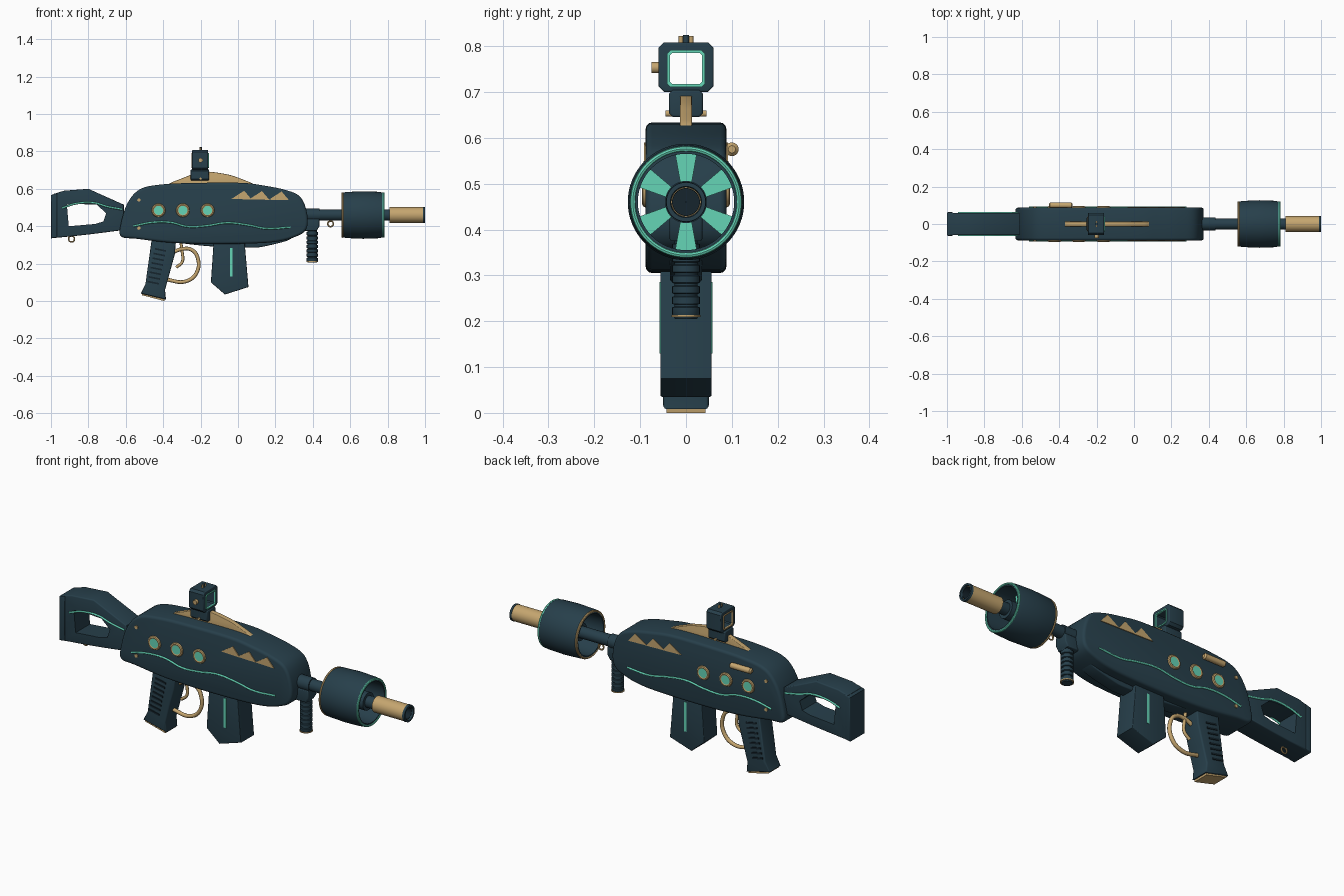
import bpy, bmesh, math
from mathutils import Vector, Matrix

if "Cube" in bpy.data.objects:
    bpy.data.objects.remove(bpy.data.objects["Cube"])


def material(name, rgb):
    m = bpy.data.materials.new(name)
    m.diffuse_color = (*rgb, 1)
    m.use_nodes = True
    m.node_tree.nodes["Principled BSDF"].inputs["Base Color"].default_value = m.diffuse_color
    return m


TEAL = material("dark teal", (0.020, 0.050, 0.070))
BRONZE = material("pale bronze", (0.56, 0.38, 0.16))
MINT = material("mint", (0.13, 0.66, 0.47))
BLACK = material("deep teal black", (0.008, 0.018, 0.026))


def finish(name, bm, mat):
    bmesh.ops.recalc_face_normals(bm, faces=bm.faces)
    me = bpy.data.meshes.new(name)
    bm.to_mesh(me)
    bm.free()
    me.materials.append(mat)
    ob = bpy.data.objects.new(name, me)
    bpy.context.collection.objects.link(ob)
    bpy.ops.object.select_all(action='DESELECT')
    ob.select_set(True)
    bpy.context.view_layer.objects.active = ob
    bpy.ops.object.shade_smooth_by_angle(angle=math.radians(32))
    return ob


def prism(name, pts, lo, hi, mat, axis='y', hole=None, bevel=0.0):
    """Extrude an outline (with an optional hole of equal point count) from lo to hi."""
    bm = bmesh.new()
    n = len(pts)

    def loop(outline, d):
        return [bm.verts.new((a, d, b) if axis == 'y' else (d, a, b)) for a, b in outline]

    outer = [loop(pts, lo), loop(pts, hi)]
    rings = [outer]
    if hole:
        inner = [loop(hole, lo), loop(hole, hi)]
        rings.append(inner)
    for r in rings:
        for i in range(n):
            j = (i + 1) % n
            bm.faces.new((r[0][i], r[0][j], r[1][j], r[1][i]))
    for k in (0, 1):
        if hole:
            for i in range(n):
                j = (i + 1) % n
                bm.faces.new((outer[k][i], outer[k][j], inner[k][j], inner[k][i]))
        else:
            bm.faces.new(outer[k])
    if bevel:
        edges = [bm.edges.get((l[i], l[(i + 1) % n])) for l in outer for i in range(n)]
        bmesh.ops.recalc_face_normals(bm, faces=bm.faces)
        bmesh.ops.bevel(bm, geom=edges, offset=bevel, segments=3, profile=0.5, affect='EDGES')
    return finish(name, bm, mat)


def lathe(name, profile, origin, mat, axis='x', segs=48, closed=False):
    """Turn (distance along axis, radius) points about an axis."""
    bm = bmesh.new()
    rot = {'x': Matrix.Identity(3), 'y': Matrix.Rotation(math.pi / 2, 3, 'Z'),
           'z': Matrix.Rotation(-math.pi / 2, 3, 'Y')}[axis]
    rows = []
    for s in range(segs):
        t = 2 * math.pi * s / segs
        rows.append([bm.verts.new(rot @ Vector((d, r * math.cos(t), r * math.sin(t))) + Vector(origin))
                     for d, r in profile])
    m = len(profile)
    for s in range(segs):
        a, b = rows[s], rows[(s + 1) % segs]
        for i in range(m if closed else m - 1):
            j = (i + 1) % m
            bm.faces.new((a[i], a[j], b[j], b[i]))
    if not closed:
        for i in (0, m - 1):
            bm.faces.new([r[i] for r in rows])
    return finish(name, bm, mat)


def cyl(name, lo, hi, r, origin, mat, axis='x', segs=32):
    return lathe(name, [(lo, r), (hi, r)], origin, mat, axis, segs)


def ring(name, radius, tube, origin, mat, axis='x', segs=48):
    pts = [(tube * math.cos(k * math.pi / 4), radius + tube * math.sin(k * math.pi / 4)) for k in range(8)]
    return lathe(name, pts, origin, mat, axis, segs, closed=True)


def pipe(name, pts, r, y, mat):
    """Round rod along a smooth path of (x, z) points."""
    cu = bpy.data.curves.new(name, 'CURVE')
    cu.dimensions = '3D'
    cu.bevel_depth, cu.bevel_resolution, cu.resolution_u = r, 2, 8
    cu.use_fill_caps = True
    sp = cu.splines.new('BEZIER')
    sp.bezier_points.add(len(pts) - 1)
    for p, (x, z) in zip(sp.bezier_points, pts):
        p.co = (x, y, z)
        p.handle_left_type = p.handle_right_type = 'AUTO'
    cu.materials.append(mat)
    ob = bpy.data.objects.new(name, cu)
    bpy.context.collection.objects.link(ob)


def smooth(pts, n=5):
    """Closed Catmull-Rom curve through the points."""
    out, m = [], len(pts)
    for i in range(m):
        a, b, c, d = (Vector(pts[(i + k) % m]) for k in (-1, 0, 1, 2))
        for s in range(n):
            t = s / n
            p = b + 0.5 * t * (c - a + t * (2 * a - 5 * b + 4 * c - d + t * (3 * (b - c) + d - a)))
            out.append((p.x, p.y))
    return out


def rounded(w, z0, z1, c):
    """Rectangle with cut corners, eight points."""
    return [(-w + c, z0), (w - c, z0), (w, z0 + c), (w, z1 - c),
            (w - c, z1), (-w + c, z1), (-w, z1 - c), (-w, z0 + c)]


# Main body with top fin and lower keel
body = smooth([(-0.625, 0.345), (-0.627, 0.41), (-0.59, 0.525), (-0.52, 0.60), (-0.39, 0.625), (-0.2, 0.632),
               (0.02, 0.632), (0.14, 0.617), (0.25, 0.595), (0.33, 0.56), (0.367, 0.48), (0.367, 0.39),
               (0.31, 0.345), (0.17, 0.313), (-0.13, 0.305), (-0.36, 0.312), (-0.54, 0.333)])
prism("body", body, -0.088, 0.088, TEAL, bevel=0.014)
prism("top_fin", smooth([(-0.36, 0.61), (-0.29, 0.66), (-0.19, 0.69), (-0.1, 0.685), (0, 0.66), (0.07, 0.61)]),
      -0.013, 0.013, BRONZE, bevel=0.003)
prism("lower_keel", smooth([(-0.36, 0.33), (-0.2, 0.297), (0.03, 0.287), (0.14, 0.292), (0.26, 0.34)]),
      -0.035, 0.035, TEAL, bevel=0.006)

# Side decoration on both flanks
wave = [(-0.56, 0.40), (-0.46, 0.42), (-0.36, 0.42), (-0.27, 0.398), (-0.17, 0.402), (-0.06, 0.418),
        (0.06, 0.405), (0.15, 0.388), (0.28, 0.395)]
for s, side in ((-1, "right"), (1, "left")):
    y = s * 0.088
    pipe(f"body_wave_{side}", wave, 0.005, y, MINT)
    for i, x in enumerate((-0.425, -0.295, -0.163)):
        cyl(f"port_light_{side}_{i}", -0.006, 0.006, 0.024, (x, y, 0.485), MINT, 'y')
        ring(f"port_rim_{side}_{i}", 0.029, 0.008, (x, y, 0.485), BRONZE, 'y', 32)
    for i, x in enumerate((-0.035, 0.06, 0.165)):
        z = 0.546 - 0.002 * i
        prism(f"tooth_mark_{side}_{i}", [(x, z), (x + 0.108, z - 0.003), (x + 0.068, z + 0.044)],
              y - 0.004, y + 0.004, BRONZE)
    for i, z in enumerate((0.54, 0.39)):
        cyl(f"rivet_{side}_{i}", -0.005, 0.005, 0.009, (-0.53, y, z), BRONZE, 'y', 12)
    pipe(f"stock_line_{side}", [(-0.94, 0.497), (-0.87, 0.52), (-0.77, 0.525), (-0.70, 0.505), (-0.62, 0.49)],
         0.005, s * 0.06, MINT)
    prism(f"magazine_stripe_{side}", [(-0.043, 0.13), (-0.029, 0.13), (-0.029, 0.285), (-0.043, 0.285)],
          s * 0.055 - 0.003, s * 0.055 + 0.003, MINT)
    for i in range(8):
        x, z = -0.415 - 0.0055 * i, 0.275 - 0.025 * i
        prism(f"grip_rib_{side}_{i}", [(x - 0.03, z), (x + 0.03, z - 0.012), (x + 0.03, z - 0.003), (x - 0.03, z + 0.009)],
              s * 0.05 - 0.004, s * 0.05 + 0.004, BLACK)

# Charging handle on the left flank
lathe("charging_handle", [(-0.455, 0.008), (-0.448, 0.015), (-0.335, 0.015), (-0.328, 0.008)],
      (0, 0.1, 0.575), BRONZE, segs=16)

# Shoulder stock with opening
prism("stock", [(-0.985, 0.573), (-0.93, 0.59), (-0.80, 0.60), (-0.61, 0.515),
                (-0.61, 0.38), (-0.765, 0.36), (-0.88, 0.347), (-0.985, 0.337)], -0.06, 0.06, TEAL,
      hole=[(-0.915, 0.515), (-0.88, 0.52), (-0.755, 0.515), (-0.705, 0.47),
            (-0.72, 0.425), (-0.765, 0.412), (-0.87, 0.403), (-0.905, 0.40)], bevel=0.006)
prism("butt_plate", [(-1, 0.567), (-0.967, 0.577), (-0.967, 0.34), (-1, 0.335)], -0.063, 0.063, TEAL, bevel=0.006)
ring("stock_sling_ring", 0.016, 0.004, (-0.89, 0, 0.332), BRONZE, 'y', 24)

# Pistol grip, trigger and guard
prism("pistol_grip", [(-0.46, 0.34), (-0.33, 0.34), (-0.338, 0.25), (-0.365, 0.15), (-0.39, 0.06),
                      (-0.385, 0.008), (-0.52, 0.04), (-0.495, 0.09)], -0.05, 0.05, TEAL, bevel=0.008)
prism("grip_base", [(-0.512, 0.043), (-0.392, 0.014), (-0.394, 0.0), (-0.512, 0.031)], -0.042, 0.042, BRONZE)
pipe("trigger_guard", [(-0.35, 0.26), (-0.30, 0.278), (-0.25, 0.275), (-0.217, 0.235), (-0.222, 0.15),
                       (-0.28, 0.105), (-0.385, 0.115)], 0.010, 0, BRONZE)
pipe("trigger", [(-0.305, 0.31), (-0.298, 0.26), (-0.298, 0.21), (-0.33, 0.18)], 0.008, 0, BRONZE)

# Magazine
prism("magazine", [(-0.13, 0.32), (0.035, 0.32), (0.056, 0.075), (-0.07, 0.035), (-0.145, 0.10)],
      -0.056, 0.056, TEAL, bevel=0.004)

# Barrel, drum and muzzle
C = (0, 0, 0.46)
cyl("barrel", 0.33, 0.83, 0.03, C, TEAL)
cyl("barrel_collar", 0.35, 0.435, 0.036, C, TEAL)
lathe("drum_shell", [(0.555, 0.116), (0.575, 0.123), (0.67, 0.127), (0.755, 0.124), (0.78, 0.118),
                     (0.78, 0.105), (0.555, 0.105)], C, TEAL, closed=True, segs=64)
ring("drum_rear_ring", 0.116, 0.006, (0.559, 0, 0.46), BRONZE, segs=64)
ring("drum_front_ring", 0.116, 0.006, (0.778, 0, 0.46), MINT, segs=64)
cyl("drum_hub", 0.61, 0.76, 0.046, C, TEAL)
for i in range(6):
    t = math.pi / 2 + i * math.pi / 3
    u, v = Vector((math.cos(t), math.sin(t))), Vector((-math.sin(t), math.cos(t)))
    blade = [u * r + v * w for r, w in ((0.04, -0.012), (0.107, -0.024), (0.107, 0.024), (0.04, 0.012))]
    prism(f"drum_blade_{i}", [(p.x, p.y + 0.46) for p in blade], 0.655, 0.685, MINT, 'x')
lathe("muzzle", [(0.81, 0.025), (0.81, 0.042), (0.99, 0.042), (0.99, 0.031), (0.83, 0.031), (0.83, 0.025)],
      C, BRONZE, closed=True)
lathe("muzzle_lip", [(0.988, 0.044), (1.0, 0.043), (1.0, 0.034), (0.988, 0.032)], C, TEAL, closed=True)
lathe("bore_lining", [(0.832, 0.001), (0.832, 0.0305), (0.992, 0.0305), (0.992, 0.029), (0.84, 0.029), (0.84, 0.001)],
      C, BLACK, closed=True)

# Vertical foregrip
prism("foregrip_mount", [(0.345, 0.375), (0.42, 0.375), (0.435, 0.40), (0.435, 0.44), (0.345, 0.44)],
      -0.036, 0.036, TEAL, bevel=0.006)
ribs = [(0.205, 0.024)]
for i in range(7):
    z = 0.215 + i * 0.023
    ribs += [(z, 0.030), (z + 0.015, 0.030), (z + 0.017, 0.025), (z + 0.021, 0.025)]
lathe("foregrip", ribs + [(0.39, 0.026)], (0.397, 0, 0), TEAL, 'z', 32)
cyl("foregrip_ring", 0.209, 0.214, 0.032, (0.397, 0, 0), BRONZE, 'z')
ring("barrel_sling_ring", 0.015, 0.004, (0.495, 0, 0.413), BRONZE, 'y', 24)

# Sight
prism("sight_frame", rounded(0.06, 0.70, 0.808, 0.012), -0.245, -0.16, TEAL, 'x',
      rounded(0.036, 0.716, 0.786, 0.005), 0.004)
for name, x, mat in (("sight_front_trim", -0.16, MINT), ("sight_rear_trim", -0.245, BRONZE)):
    prism(name, rounded(0.041, 0.711, 0.791, 0.007), x - 0.004, x + 0.004, mat, 'x',
          rounded(0.035, 0.717, 0.785, 0.005))
prism("sight_base", rounded(0.037, 0.645, 0.704, 0.008), -0.253, -0.155, TEAL, 'x', bevel=0.005)
cyl("sight_cross_bolt", -0.045, 0.045, 0.007, (-0.2, 0, 0.653), BRONZE, 'y', 16)
cyl("sight_knob", -0.075, -0.055, 0.012, (-0.2, 0, 0.753), BRONZE, 'y', 20)
cyl("sight_top_post", 0.80, 0.824, 0.007, (-0.2, 0, 0), TEAL, 'z', 16)
for s in (-1, 1):
    cyl(f"sight_top_pin_{s}", 0.80, 0.822, 0.005, (-0.2, s * 0.011, 0), BRONZE, 'z', 12)
